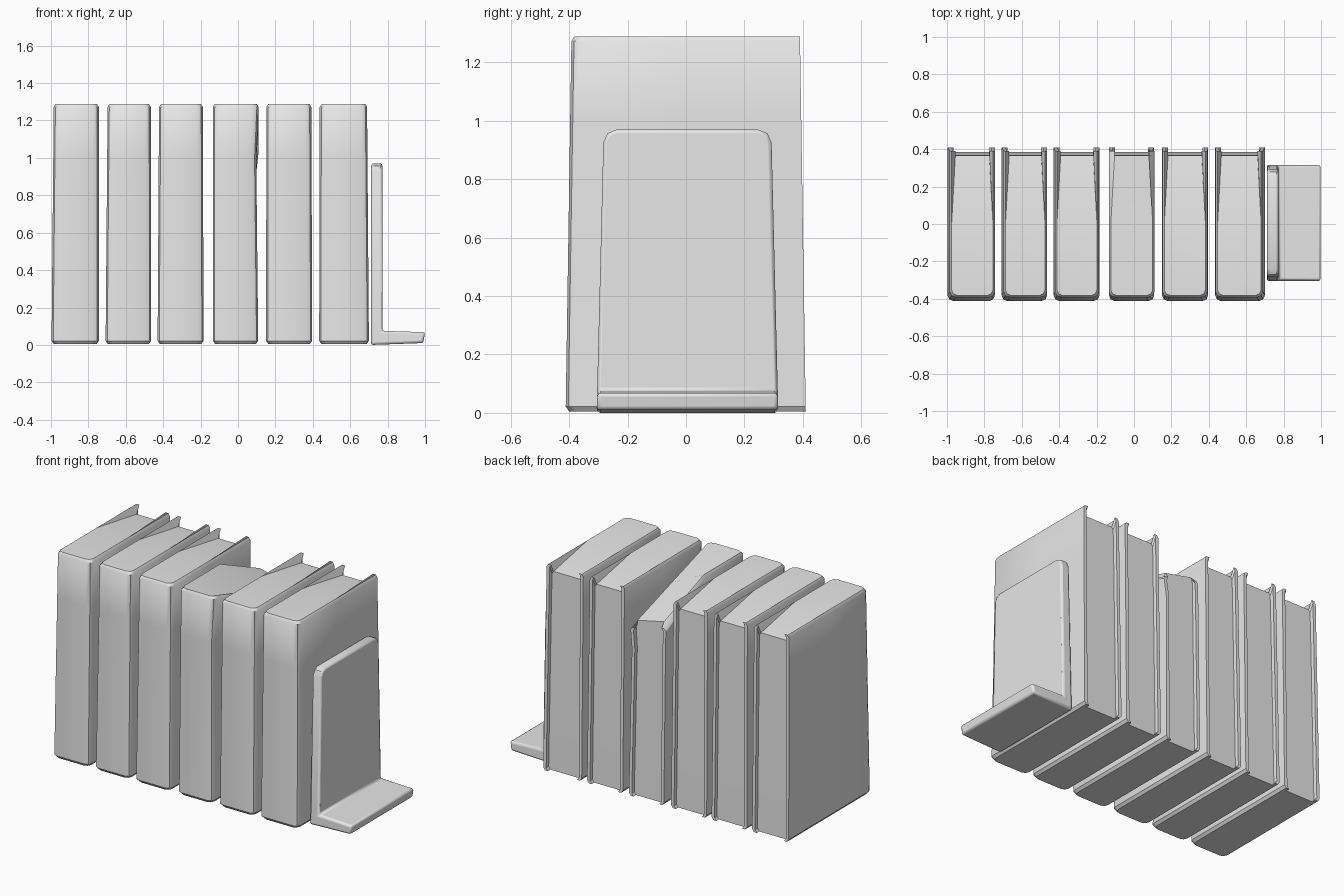
import bpy, bmesh

if "Cube" in bpy.data.objects:
    bpy.data.objects.remove(bpy.data.objects["Cube"])

grey = bpy.data.materials.new("plain grey")
grey.diffuse_color = (0.8, 0.8, 0.8, 1)
grey.use_nodes = True
grey.node_tree.nodes["Principled BSDF"].inputs["Base Color"].default_value = grey.diffuse_color


def finish(bm, name):
    bmesh.ops.recalc_face_normals(bm, faces=bm.faces[:])
    mesh = bpy.data.meshes.new(name)
    bm.to_mesh(mesh)
    bm.free()
    mesh.materials.append(grey)
    obj = bpy.data.objects.new(name, mesh)
    bpy.context.collection.objects.link(obj)
    bpy.ops.object.select_all(action='DESELECT')
    obj.select_set(True)
    bpy.context.view_layer.objects.active = obj
    return obj


def outline(x0, x1, front, back, inset):
    """Book section: rounded spine in front, page notch between boards behind."""
    r, t, d = 0.03, 0.02, 0.025
    x0, x1, front, back = x0 + inset, x1 - inset, front + inset, back
    left = [(x0, back), (x0, 0), (x0, front + r),
            (x0 + 0.3 * r, front + 0.3 * r), (x0 + r, front)]
    right = [(x0 + x1 - x, y) for x, y in reversed(left)]
    notch = [(x1 - t, back), (x1 - t, back - d), (x0 + t, back - d), (x0 + t, back)]
    return left + right + notch


def book(name, bottom, top, dip=0.05, slump=False, pinch=0.0):
    bm = bmesh.new()
    rings = []
    for z, inset in ((0.005, 0.012), (0.022, 0), (1.0, 0), (1.272, 0), (1.288, 0.01)):
        k = z / 1.29
        x0 = bottom[0] + (top[0] - bottom[0]) * k
        x1 = bottom[1] + (top[1] - bottom[1]) * k
        if z == 1.0:
            x1 -= pinch
        pts = outline(x0, x1, -0.412 + 0.02 * k, 0.41 - 0.02 * k, inset)
        ring = [bm.verts.new((x, y, z)) for x, y in pts]
        if z > 1.1:
            # Pages sink towards the fore edge
            for i in (11, 12):
                ring[i].co.z -= dip
            if slump:
                # The rear of this book's top sinks, more on the right
                for i, drop in ((0, .19), (13, .19), (12, .14), (7 + 1, .11),
                                (9, .24), (10, .24), (11, .18)):
                    ring[i].co.z -= drop
        elif z == 1.0 and slump:
            for i in (0, 9, 10, 11, 12, 13):
                ring[i].co.z -= 0.08
        rings.append(ring)
    n = len(rings[0])
    for a, b in zip(rings, rings[1:]):
        for i in range(n):
            j = (i + 1) % n
            bm.faces.new((a[i], a[j], b[j], b[i]))
    # Caps: left board, pages, right board
    for ring in (rings[0], rings[-1]):
        for ids in ((0, 1, 12, 13), (8, 9, 10, 11), (1, 8, 11, 12), tuple(range(1, 9))):
            bm.faces.new([ring[i] for i in ids])
    finish(bm, name)
    bpy.ops.object.shade_smooth_by_angle(angle=0.6)


book("book_1", (-0.997, -0.744), (-0.985, -0.744))
book("book_2", (-0.708, -0.464), (-0.697, -0.466))
book("book_3", (-0.430, -0.184), (-0.422, -0.188))
book("book_4", (-0.134, 0.108), (-0.134, 0.110), dip=0.02, slump=True, pinch=0.012)
book("book_5", (0.150, 0.397), (0.152, 0.392))
book("book_6", (0.434, 0.700), (0.437, 0.690))

# Bookend: L-shaped profile widened along y
bm = bmesh.new()
profile = [(0.71, 0), (0.99, 0.01), (1.0, 0.068), (0.772, 0.075), (0.772, 0.97), (0.712, 0.97)]
sides = []
for y, s in ((-0.306, 1), (0.316, -1)):
    sides.append([bm.verts.new((x, y + s * 0.025 * z, z)) for x, z in profile])
for a in sides:
    bm.faces.new((a[0], a[1], a[2], a[3]))
    bm.faces.new((a[0], a[3], a[4], a[5]))
for i in range(6):
    j = (i + 1) % 6
    bm.faces.new((sides[0][i], sides[0][j], sides[1][j], sides[1][i]))
# Clip the top corners, then soften every edge
corners = [e for e in bm.edges if all(v.co.z > 0.9 for v in e.verts)
           and abs(e.verts[0].co.y - e.verts[1].co.y) < 0.01]
bmesh.ops.bevel(bm, geom=corners, offset=0.045, segments=2, profile=0.5, affect='EDGES')
bookend = finish(bm, "bookend")
bevel = bookend.modifiers.new("soft_edges", 'BEVEL')
bevel.width = 0.012
bevel.segments = 2
bevel.limit_method = 'ANGLE'
bevel.angle_limit = 0.9
bpy.ops.object.shade_smooth_by_angle(angle=0.6)
